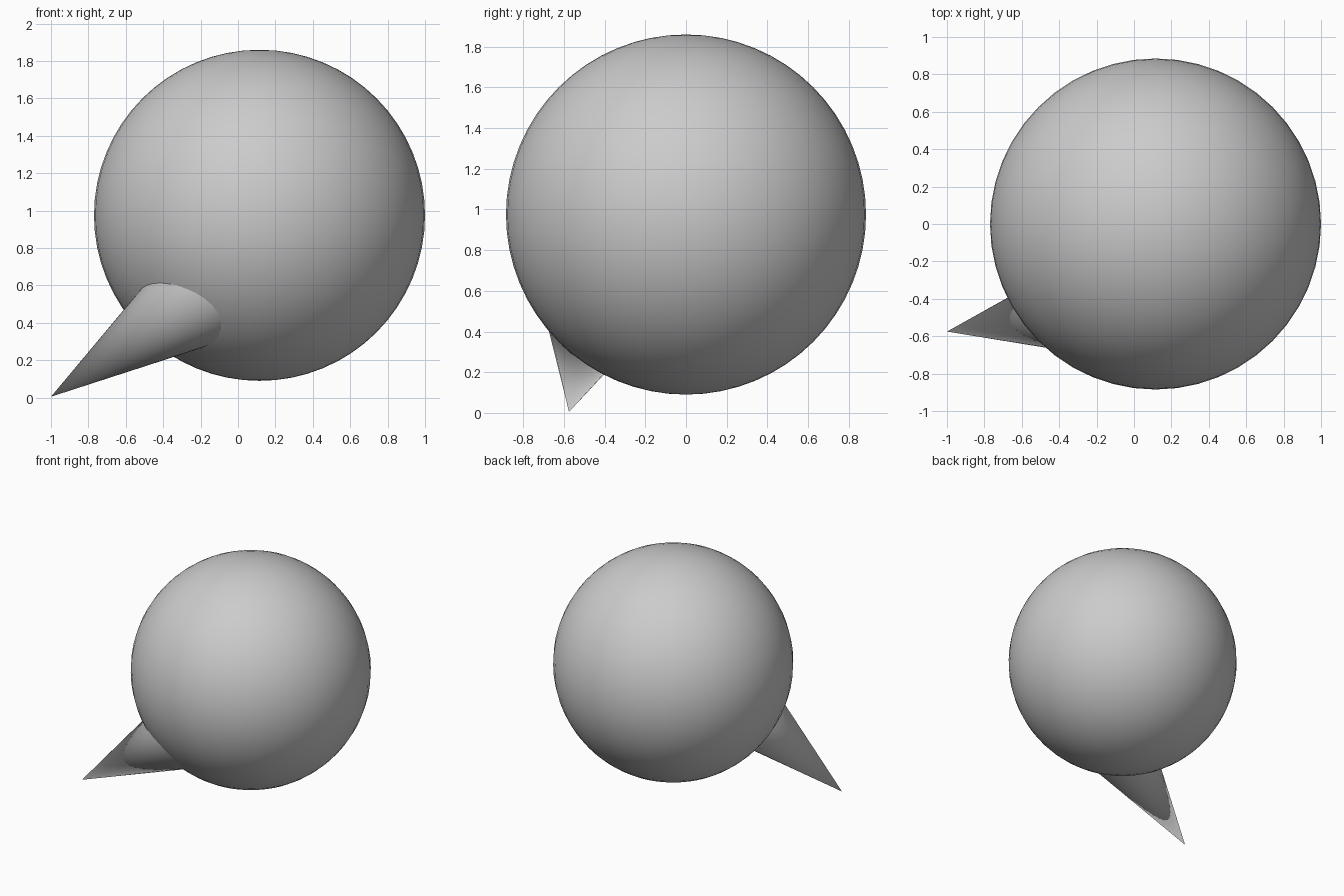
import bpy
from mathutils import Vector

cube = bpy.data.objects.get("Cube")
if cube:
    bpy.data.objects.remove(cube, do_unlink=True)

# Single grey material
grey = bpy.data.materials.new("grey")
grey.use_nodes = True
colour = (0.6, 0.6, 0.6, 1)
grey.diffuse_color = colour
grey.node_tree.nodes["Principled BSDF"].inputs["Base Color"].default_value = colour


def finish(name):
    obj = bpy.context.object
    obj.name = name
    obj.data.materials.append(grey)
    bpy.ops.object.shade_smooth_by_angle()
    return obj


# Large round body
bpy.ops.mesh.primitive_uv_sphere_add(
    segments=48, ring_count=32, radius=0.885, location=(0.115, 0, 0.975))
finish("ball")

# Slender spike: its wide end is buried inside the ball
tip = Vector((-1, -0.575, 0.005))
axis = Vector((1, 0.175, 0.675)).normalized()
length = 1.1
bpy.ops.mesh.primitive_cone_add(
    vertices=32, radius1=0.285 * length, radius2=0, depth=length,
    location=tip + axis * length / 2,
    rotation=(-axis).to_track_quat('Z', 'Y').to_euler())
finish("spike")
